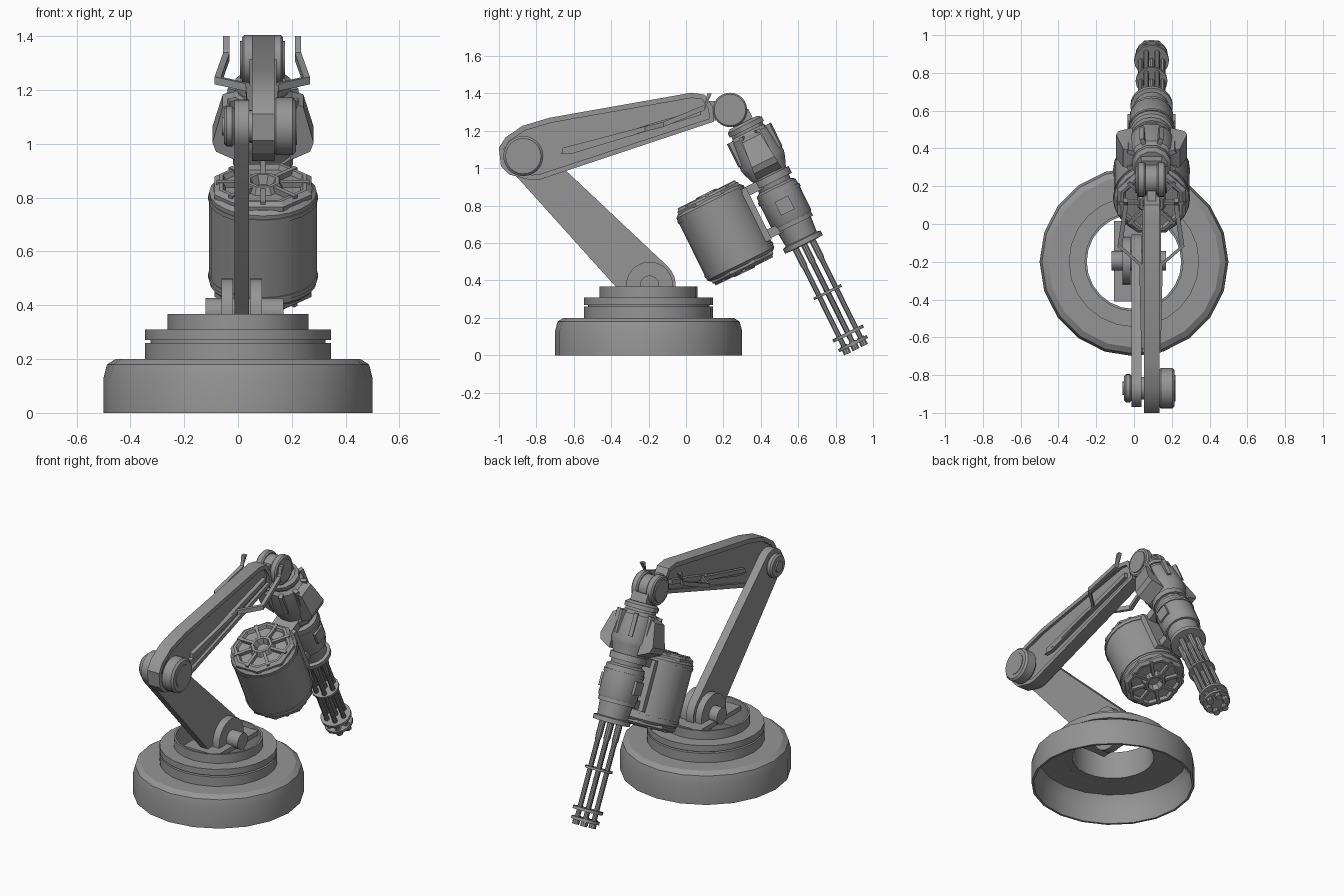
import bpy, bmesh, math
from mathutils import Matrix, Vector

if "Cube" in bpy.data.objects:
    bpy.data.objects.remove(bpy.data.objects["Cube"])

GREY = bpy.data.materials.new("machine_grey")
GREY.diffuse_color = (0.30, 0.30, 0.30, 1)
GREY.use_nodes = True
GREY.node_tree.nodes["Principled BSDF"].inputs["Base Color"].default_value = GREY.diffuse_color
CX = 0.093                                   # mid plane of upper arm and gun

# local frame of the gun: z runs toward the muzzle, y toward the drum
D = Vector((0, 0.444, -0.896)).normalized()
X = Vector((1, 0, 0))
Y = D.cross(X)
GUN = Matrix.Translation((CX, 0.31, 1.24)) @ Matrix((X, Y, D)).transposed().to_4x4()
BASE = Matrix.Translation((0, -0.2, 0))


def finish(name, bm, mat=Matrix(), angle=30):
    bm.transform(mat)
    bmesh.ops.recalc_face_normals(bm, faces=bm.faces)
    me = bpy.data.meshes.new(name)
    bm.to_mesh(me)
    bm.free()
    me.materials.append(GREY)
    ob = bpy.data.objects.new(name, me)
    bpy.context.collection.objects.link(ob)
    bpy.ops.object.select_all(action='DESELECT')
    ob.select_set(True)
    bpy.context.view_layer.objects.active = ob
    if angle:
        bpy.ops.object.shade_smooth_by_angle(angle=math.radians(angle))
    return ob


def lathe(name, prof, n, mat=Matrix(), ring=False, angle=30, turn=0.0):
    """Turn an (r, z) profile; ring=True closes the profile, else ends are capped."""
    bm = bmesh.new()
    loops = [[bm.verts.new((r * math.cos(a), r * math.sin(a), z))
              for a in (turn + 2 * math.pi * i / n for i in range(n))] for r, z in prof]
    for k in range(len(loops) if ring else len(loops) - 1):
        a, b = loops[k], loops[(k + 1) % len(loops)]
        for i in range(n):
            j = (i + 1) % n
            bm.faces.new((a[i], a[j], b[j], b[i]))
    if not ring:
        bm.faces.new(loops[0])
        bm.faces.new(loops[-1])
    return finish(name, bm, mat, angle)


def disc(name, x0, x1, y, z, r, n=24, bev=0.0):
    """Cylinder lying along x."""
    prof = [(r - bev, x0), (r, x0 + bev), (r, x1 - bev), (r - bev, x1)] if bev else [(r, x0), (r, x1)]
    return lathe(name, prof, n, Matrix.Translation((0, y, z)) @ Matrix.Rotation(math.pi / 2, 4, 'Y'))


def prism(name, pts, x0, x1, mat=Matrix(), recess=None):
    """Extrude a (y, z) outline along x; recess=(margin, depth) sinks both sides."""
    bm = bmesh.new()
    f = bm.faces.new([bm.verts.new((x0, *p)) for p in pts])
    ext = bmesh.ops.extrude_face_region(bm, geom=[f])
    bmesh.ops.translate(bm, vec=(x1 - x0, 0, 0),
                        verts=[v for v in ext['geom'] if isinstance(v, bmesh.types.BMVert)])
    bmesh.ops.recalc_face_normals(bm, faces=bm.faces)
    if recess:
        sides = [f for f in bm.faces if abs(f.normal.x) > 0.9]
        bmesh.ops.inset_individual(bm, faces=sides, thickness=recess[0])
        for s in sides:
            rim = s.calc_center_median().x > (x0 + x1) / 2
            cut = bmesh.ops.extrude_discrete_faces(bm, faces=[s])['faces'][0]
            bmesh.ops.translate(bm, verts=cut.verts, vec=(-recess[1] if rim else recess[1], 0, 0))
    return finish(name, bm, mat)


def box(name, lo, hi, mat=Matrix()):
    return prism(name, [(lo[1], lo[2]), (hi[1], lo[2]), (hi[1], hi[2]), (lo[1], hi[2])], lo[0], hi[0], mat)


def arc(c, r, a0, a1, n):
    return [(c[0] + r * math.cos(math.radians(a0 + (a1 - a0) * i / n)),
             c[1] + r * math.sin(math.radians(a0 + (a1 - a0) * i / n))) for i in range(n + 1)]


# --- turntable base: hollow drum with stepped rings
lathe("base_shell", [(.5, 0), (.5, .13), (.487, .18), (.455, .2), (.3, .2), (.3, .185), (.455, .185), (.485, .12), (.485, 0)],
      20, BASE, ring=True)
lathe("base_rings", [(.345, .195), (.345, .26), (.325, .26), (.325, .27), (.345, .27), (.345, .31),
                     (.262, .31), (.262, .367), (.25, .367), (.25, .185), (.3, .185)], 24, BASE, ring=True)
box("mount_plate", (-.105, -.41, .325), (.135, .015, .355))
S, E = (-.195, .375), (-.87, 1.065)          # shoulder and elbow pivots (y, z)
for x0, x1 in ((-.062, -.018), (.044, .09)):
    prism("shoulder_bracket", [(S[0] + .125, .34)] + arc(S, .125, 0, 180, 14) + [(S[0] - .125, .34)], x0, x1)
disc("shoulder_pin", -.12, .17, *S, .052, 18)

# --- lower arm: flat tapering plate with round ends
prism("lower_arm", arc(S, .14, -136, 44, 14) + arc(E, .1, 44, 224, 12), -.013, .04)

# --- elbow joint
disc("elbow_shaft", -.03, .16, *E, .06)
disc("elbow_cap_left", -.052, -.012, *E, .075, bev=.01)
disc("elbow_knob_left", -.06, -.04, *E, .035, 16)
disc("elbow_motor", .13, .215, *E, .107, bev=.012)
disc("elbow_motor_face", .21, .219, *E, .07)

# --- upper arm: beam with recessed sides
beam = [(-1, 1.11), (-.965, 1.165), (-.874, 1.227), (-.73, 1.27), (.03, 1.404), (.1, 1.393), (.147, 1.323),
        (.147, 1.249), (-.783, .939), (-.83, .937), (-.944, .966), (-.99, 1.013)]
prism("upper_arm", beam, .052, .136, recess=(.028, .018))
prism("wrist_tongue", [(.1, 1.26), (.23, 1.25), (.23, 1.36), (.1, 1.36)], .07, .116)

# --- guide rails running along both sides of the arm, ending in hooks
rail = [(.05, -.66, 1.095), (.04, -.22, 1.21), (-.075, -.12, 1.235), (-.043, .1, 1.325), (-.043, .125, 1.40)]
for side in (1, -1):
    bm = bmesh.new()
    prev = None
    for x, y, z in rail:
        px = CX - .003 + side * (x - CX + .003)
        up = (.012, 0) if z > 1.39 else (0, .014)
        sec = [bm.verts.new((px + a * .012, y + b * up[0], z + b * up[1]))
               for a, b in ((-1, -1), (1, -1), (1, 1), (-1, 1))]
        if prev:
            for i in range(4):
                j = (i + 1) % 4
                bm.faces.new((prev[i], prev[j], sec[j], sec[i]))
        else:
            bm.faces.new(sec)
        prev = sec
    bm.faces.new(prev)
    finish("guide_rail", bm, angle=0)
    # raised strip under the rail on the beam
    xs = sorted((CX + side * .022, CX + side * .05))
    prism("beam_strip", [(-.68, 1.075), (-.62, 1.075), (.08, 1.285), (.08, 1.315), (-.2, 1.235)], *xs)

# --- wrist discs
W = (.235, 1.312)
disc("wrist_core", .03, .15, *W, .078)
for x0, x1 in ((.015, .062), (.122, .167)):
    disc("wrist_disc", x0, x1, *W, .092, bev=.008)
disc("wrist_hub", .008, .174, *W, .07)
box("wrist_neck", (-.055, -.055, -.06), (.055, .06, .02), GUN)

# --- gun body
lathe("gun_receiver", [(.085, -.005), (.105, .01), (.105, .035), (.095, .035), (.095, .05), (.115, .07),
                       (.132, .22), (.125, .25), (.1, .31), (.095, .4)], 12, GUN, turn=math.pi / 12)
lathe("gun_housing", [(.09, .37), (.115, .385), (.118, .42), (.118, .57), (.108, .59), (.1, .6), (.092, .69), (.112, .695),
                      (.112, .722), (.07, .725)], 20, GUN)
lathe("housing_band", [(.123, .415), (.123, .435), (.11, .435), (.11, .415)], 20, GUN, ring=True)
for s in (1, -1):
    # flared side shrouds and square hatches
    bm = bmesh.new()
    outer = [(.112, .07), (.15, .09), (.188, .23), (.175, .265), (.1, .3), (.1, .08)]
    fr = [[bm.verts.new((s * a, w * (.045 + .1 * t), t)) for a, t in outer] for w in (-1, 1)]
    bm.faces.new(fr[0])
    bm.faces.new(fr[1])
    for i in range(6):
        j = (i + 1) % 6
        bm.faces.new((fr[0][i], fr[0][j], fr[1][j], fr[1][i]))
    finish("side_shroud", bm, GUN, 0)
    xs = sorted((s * .1, s * .127))
    box("side_hatch", (xs[0], -.04, .45), (xs[1], .04, .53), GUN)
for i in range(8):
    box("receiver_rib", (.09, -.012, .06), (.137, .012, .2),
        GUN @ Matrix.Rotation(math.pi / 8 + i * math.pi / 4, 4, 'Z'))

# --- rotary barrels with spacer plates
for i in range(6):
    a = i * math.pi / 3
    place = GUN @ Matrix.Translation((.058 * math.cos(a), .058 * math.sin(a), 0))
    lathe("barrel", [(.019, .71), (.019, .82), (.0145, .84), (.0145, 1.3), (.021, 1.3), (.021, 1.35)], 10, place)
lathe("barrel_shaft", [(.016, .71), (.016, 1.28)], 10, GUN)
for r, t, h in ((.084, 1.0, .014), (.092, 1.245, .018), (.086, 1.305, .018)):
    lathe("barrel_plate", [(r, t), (r, t + h)], 18, GUN)

# --- ammunition drum, with ribbed octagonal ends
DRUM = GUN @ Matrix.Translation((0, .349, .48))
lathe("drum", [(.185, -.2), (.2, -.185), (.2, .185), (.185, .2)], 24, DRUM)
for x in (-.19, .19):
    lathe("drum_band", [(.204, x * .85 - .008), (.204, x * .85 + .008), (.19, x * .85 + .008), (.19, x * .85 - .008)],
          24, DRUM, ring=True)
for flip in (0, math.pi):
    end = DRUM @ Matrix.Rotation(flip, 4, 'X')
    lathe("drum_end", [(.196, .195), (.196, .212), (.175, .226), (.16, .226), (.15, .208), (.08, .208), (.065, .235), (.05, .235),
                       (.035, .2)], 8, end, angle=0, turn=math.pi / 8)
    for i in range(8):
        box("drum_rib", (.055, -.009, .2), (.172, .009, .23), end @ Matrix.Rotation(i * math.pi / 4, 4, 'Z'))

# --- feed brackets joining drum and gun
for t, w in ((.33, .075), (.585, .07)):
    box("feed_bracket", (-w, .05, t - .022), (w, .22, t + .028), GUN)
    lathe("bracket_collar", [(.112, t - .02), (.112, t + .02), (.09, t + .02), (.09, t - .02)], 16, GUN, ring=True)
box("drum_saddle", (-.1, .142, .31), (.1, .22, .62), GUN)
